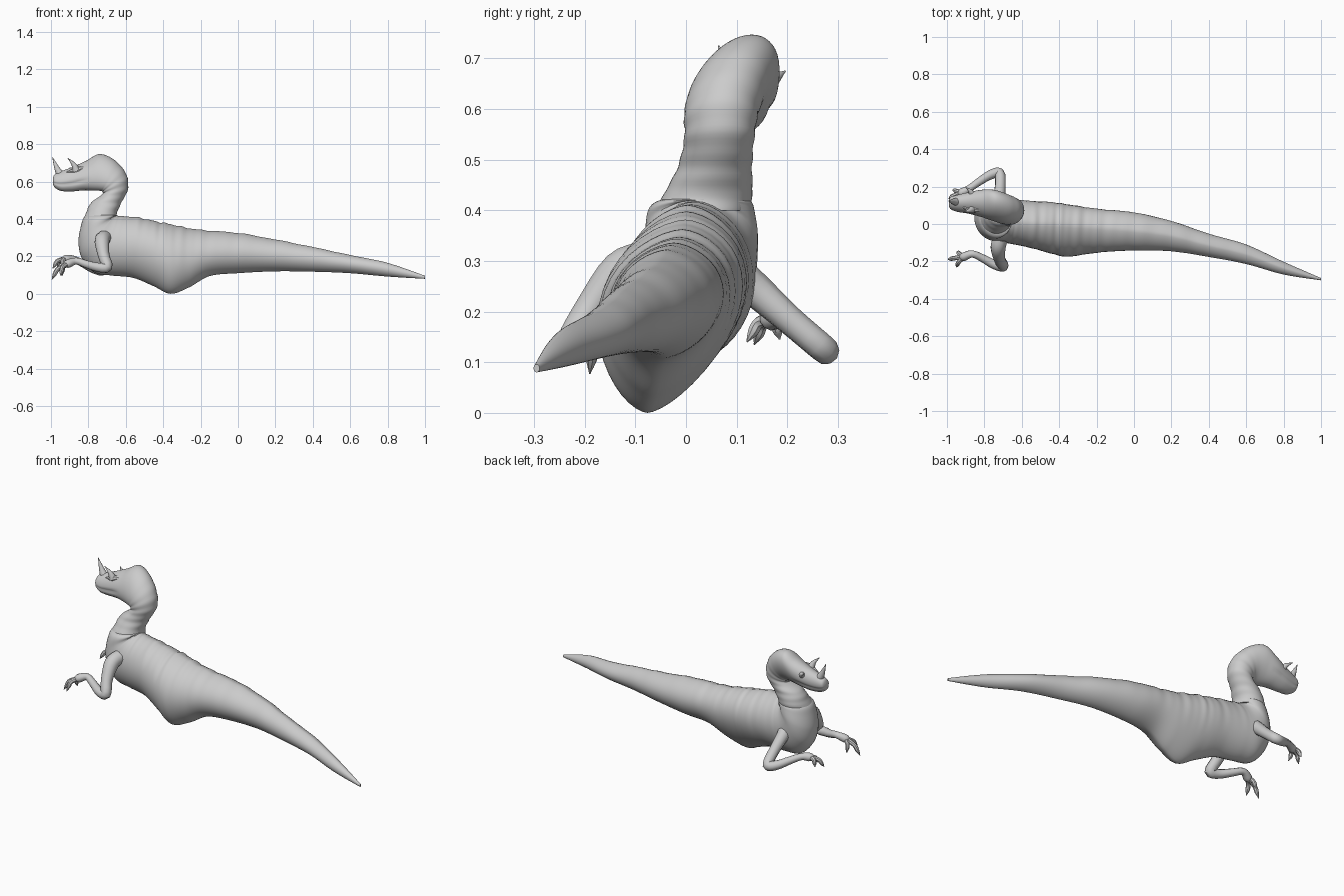
import bpy, bmesh
from math import sin, cos, pi, exp
from mathutils import Vector

if "Cube" in bpy.data.objects:
    bpy.data.objects.remove(bpy.data.objects["Cube"])


def finish(ob, angle=0.7):
    bpy.ops.object.select_all(action='DESELECT')
    ob.select_set(True)
    bpy.context.view_layer.objects.active = ob
    bpy.ops.object.shade_smooth_by_angle(angle=angle)


def smooth_rows(rows, steps):
    """Catmull-Rom interpolation of section rows."""
    out = []
    for i in range(len(rows) - 1):
        p0, p1 = rows[max(i - 1, 0)], rows[i]
        p2, p3 = rows[i + 1], rows[min(i + 2, len(rows) - 1)]
        for k in range(steps):
            t = k / steps
            out.append([0.5 * (2 * b + (c - a) * t + (2 * a - 5 * b + 4 * c - d) * t * t
                               + (3 * b - a - 3 * c + d) * t ** 3)
                        for a, b, c, d in zip(p0, p1, p2, p3)])
    out.append(list(rows[-1]))
    return out


def loft(name, rows, steps=6, segs=36, pear=None, bump=None, ridge=None):
    """Each row: underside x,y,z, topside x,y,z, half width."""
    bm = bmesh.new()
    rings = []
    for n, r in enumerate(smooth_rows(rows, steps)):
        lo, hi, w = Vector(r[0:3]), Vector(r[3:6]), max(r[6], 0.002)
        mid, half = (lo + hi) / 2, (hi - lo) / 2
        p = pear(n / steps) if pear else 0
        e = ridge(n / steps) if ridge else 0
        ring = []
        for j in range(segs):
            a = 2 * pi * j / segs
            c, s = cos(a), sin(a)
            k = 1 + (bump(n / steps, c, s) if bump else 0)
            ring.append(bm.verts.new(mid + half * c * k + Vector(
                (0, w * s * abs(s) ** e * k * (1 + p * c), 0))))
        rings.append(ring)
    for a, b in zip(rings, rings[1:]):
        for j in range(segs):
            m = (j + 1) % segs
            bm.faces.new((a[j], a[m], b[m], b[j]))
    bm.faces.new(rings[0])
    bm.faces.new(rings[-1])
    bmesh.ops.recalc_face_normals(bm, faces=bm.faces)
    me = bpy.data.meshes.new(name)
    bm.to_mesh(me)
    bm.free()
    ob = bpy.data.objects.new(name, me)
    bpy.context.collection.objects.link(ob)
    finish(ob)
    return ob


def tube(name, pts, res=2):
    """Tapered round tube through points (x, y, z, radius)."""
    cu = bpy.data.curves.new(name, 'CURVE')
    cu.dimensions = '3D'
    cu.bevel_depth = 1.0
    cu.bevel_resolution = res
    cu.use_fill_caps = True
    sp = cu.splines.new('POLY')
    path = smooth_rows(pts, 4)
    sp.points.add(len(path) - 1)
    for p, q in zip(sp.points, path):
        p.co = (q[0], q[1], q[2], 1)
        p.radius = max(q[3], 0.0015)
    ob = bpy.data.objects.new(name, cu)
    bpy.context.collection.objects.link(ob)
    bpy.ops.object.select_all(action='DESELECT')
    ob.select_set(True)
    bpy.context.view_layer.objects.active = ob
    bpy.ops.object.convert(target='MESH')
    finish(bpy.context.object)


# Body and tail, from tail tip to the chest, fanning up to the neck collar
body = [
    (1.0, -.295, .08, 1.0, -.295, .096, .006),
    (.8, -.236, .092, .8, -.236, .165, .034),
    (.6, -.162, .11, .6, -.162, .207, .052),
    (.4, -.114, .118, .4, -.114, .25, .062),
    (.2, -.067, .12, .2, -.063, .29, .081),
    (0, -.045, .11, 0, -.035, .325, .102),
    (-.15, -.052, .095, -.15, -.022, .337, .112),
    (-.26, -.066, .035, -.26, -.012, .35, .123),
    (-.36, -.076, .0, -.36, -.004, .372, .135),
    (-.45, -.045, .04, -.44, 0, .387, .135),
    (-.56, -.01, .085, -.53, .003, .407, .126),
    (-.68, .01, .098, -.62, .015, .415, .12),
    (-.77, .02, .115, -.65, .02, .418, .118),
    (-.835, .025, .19, -.66, .025, .42, .116),
    (-.853, .03, .28, -.655, .03, .42, .112),
    (-.838, .03, .37, -.65, .03, .42, .106),
    (-.822, .035, .41, -.65, .035, .422, .095),
    (-.79, .045, .425, -.67, .045, .427, .07),
]


def keel(t):
    return 0.03 + 0.17 * exp(-((t - 8) / 1.6) ** 2)


def roof(t):
    return 0.25 * max(0, min(1, t, (13 - t) / 3))


def wrinkles(t, c, s):
    fade = max(0, min(1, t / 3, (12 - t) / 2))
    return fade * 0.009 * (sin(t * 7) + 0.7 * sin(t * 12 + 1 + s)) * max(0, c + 0.4)


loft("body_and_tail", body, steps=10, segs=40, pear=keel, bump=wrinkles, ridge=roof)

# Neck curling forward into the head
head = [
    (-.825, .03, .40, -.64, .03, .40, .094),
    (-.813, .043, .43, -.648, .043, .43, .088),
    (-.787, .055, .485, -.622, .06, .49, .073),
    (-.728, .06, .53, -.588, .072, .56, .069),
    (-.725, .06, .545, -.598, .08, .64, .073),
    (-.735, .06, .55, -.66, .105, .715, .077),
    (-.765, .07, .552, -.74, .13, .747, .077),
    (-.825, .09, .553, -.81, .13, .712, .07),
    (-.89, .1, .547, -.88, .125, .68, .056),
    (-.945, .1, .55, -.945, .12, .655, .044),
    (-.98, .105, .568, -.98, .118, .638, .032),
    (-.99, .108, .59, -.99, .115, .618, .014),
]


def mouth_line(t, c, s):
    folds = 0.015 * sin(t * 9) * max(0, min(1, t - 0.8, 5 - t))
    return folds - 0.1 * exp(-((c + 0.35) / 0.12) ** 2) * max(0, min(1, t - 6.5))


loft("neck_and_head", head, steps=8, segs=48, bump=mouth_line)

# Nose horn and brow horns, the head being rolled toward +y
tube("nose_horn", [(-.945, .118, .63, .024), (-.965, .12, .665, .016),
                   (-.98, .122, .7, .008), (-.992, .123, .73, .001)], 3)
for side, base, tip in (("right", (-.865, .078, .66), (-.91, .065, .725)),
                        ("left", (-.865, .155, .645), (-.90, .196, .675))):
    b, t = Vector(base), Vector(tip)
    m = b.lerp(t, .5) + Vector((.008, 0, 0))
    tube(side + "_brow_horn", [(*b, .022), (*m, .012), (*t, .001)], 3)
    # brow ridge behind the horn, and the eye below it
    tube(side + "_brow_ridge", [(b.x + .07, b.y, b.z + .012, .004),
                                (b.x + .035, b.y, b.z + .01, .013), (*b, .016),
                                (b.x - .05, b.y + (.11 - b.y) * .3, b.z - .01, .005)])
    out = -1 if side == "right" else 1
    bpy.ops.mesh.primitive_uv_sphere_add(segments=16, ring_count=10, radius=.013,
                                         location=(b.x + .02, b.y + out * .006, b.z - .022))
    bpy.context.object.name = side + "_eye"
    finish(bpy.context.object)

# Arms: shoulder to knuckles, then three clawed fingers each
arms = {
    "right": ([(-.715, -.08, .3, .04), (-.727, -.13, .28, .04), (-.718, -.19, .205, .031),
               (-.70, -.226, .143, .029), (-.75, -.215, .142, .025), (-.81, -.183, .158, .021),
               (-.865, -.16, .175, .019), (-.91, -.175, .16, .023), (-.925, -.18, .152, .014)],
              [(-.94, -.145, .095), (-.995, -.19, .077), (-.948, -.232, .095)]),
    "left": ([(-.715, .09, .28, .04), (-.722, .135, .245, .035), (-.715, .205, .183, .029),
              (-.72, .272, .126, .028), (-.77, .262, .133, .025), (-.83, .225, .163, .021),
              (-.88, .19, .185, .019), (-.92, .168, .185, .023), (-.935, .16, .177, .014)],
             [(-.935, .12, .14), (-.99, .135, .135), (-.965, .185, .145)]),
}
for side, (path, tips) in arms.items():
    tube(side + "_arm", path, 3)
    root = Vector(path[-2][:3])
    for i, tip in enumerate(tips):
        tip = Vector(tip)
        knuckle = root.lerp(tip, .5) + Vector((-.008, 0, .016))
        joint = root.lerp(tip, .75) + Vector((-.006, 0, .008))
        tube(f"{side}_finger_{i + 1}", [(*root, .014), (*knuckle, .012),
                                        (*joint, .011), (*tip, .001)])
